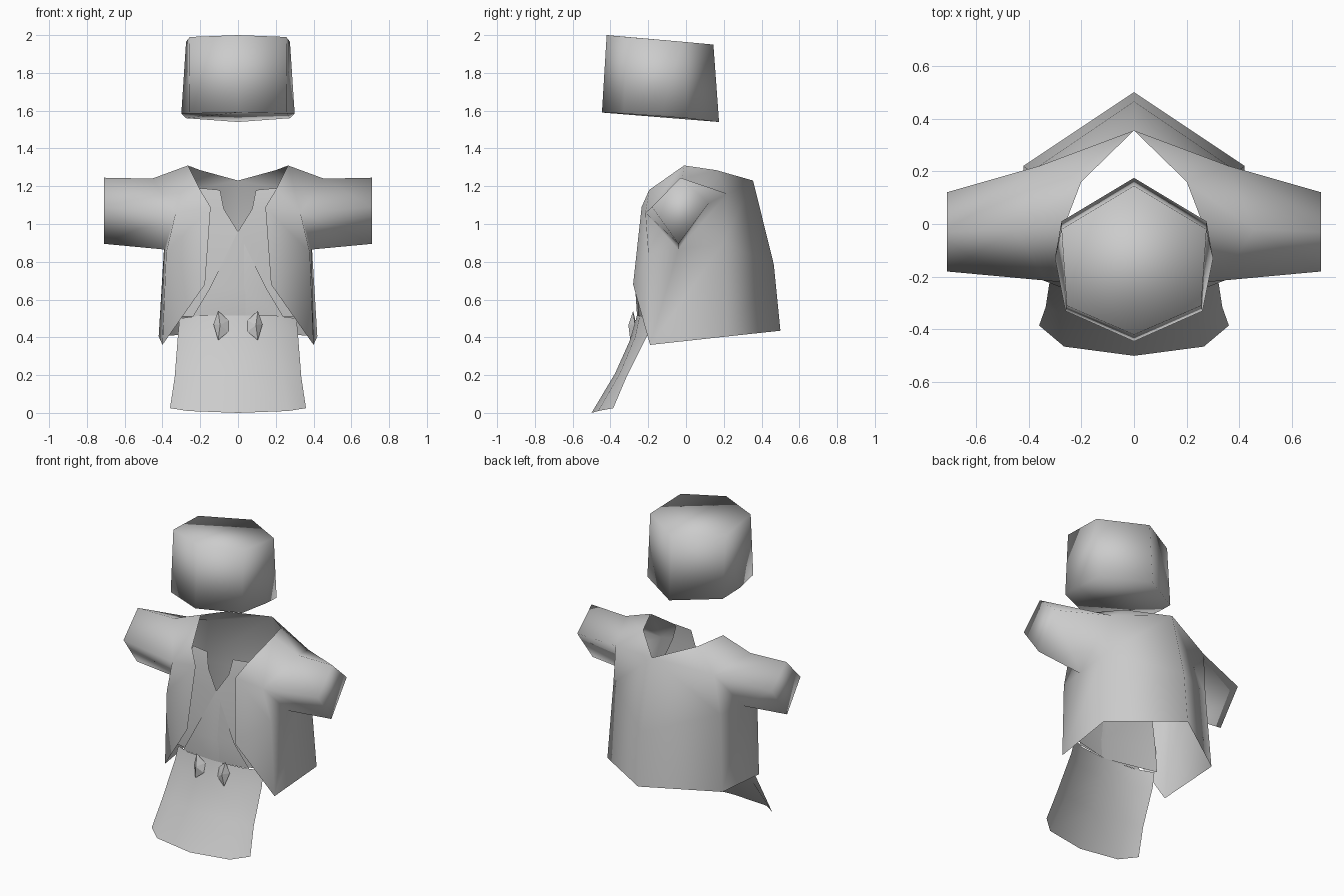
import bpy
import bmesh

cube = bpy.data.objects.get("Cube")
if cube:
    bpy.data.objects.remove(cube, do_unlink=True)

# One plain cloth colour
cloth = bpy.data.materials.new("grey cloth")
cloth.use_nodes = True
colour = (0.6, 0.6, 0.6, 1)
cloth.diffuse_color = colour
cloth.node_tree.nodes["Principled BSDF"].inputs["Base Color"].default_value = colour


def finish(name, bm, mirror=True, smooth=True):
    """Turn a bmesh into a named object, optionally mirrored across x."""
    mesh = bpy.data.meshes.new(name)
    for face in bm.faces:
        face.smooth = smooth
    bm.to_mesh(mesh)
    bm.free()
    mesh.materials.append(cloth)
    obj = bpy.data.objects.new(name, mesh)
    bpy.context.scene.collection.objects.link(obj)
    if mirror:
        modifier = obj.modifiers.new("Mirror", "MIRROR")
        modifier.use_clip = True
        modifier.merge_threshold = 0.001
    return obj


def named_mesh(name, points, faces, recalc=False, **options):
    """Build faces from the names of their corner points."""
    bm = bmesh.new()
    verts = {key: bm.verts.new(co) for key, co in points.items()}
    for face in faces:
        bm.faces.new([verts[key] for key in face.split()])
    if recalc:
        bmesh.ops.recalc_face_normals(bm, faces=bm.faces[:])
    return finish(name, bm, **options)


# Hat: closed six-sided block, tilted and flared at the brim
hat_rim = {
    "crown_front": (0, -.42, 2), "crown_temple": (.255, -.31, 1.99),
    "crown_side": (.275, -.02, 1.965), "crown_back": (0, .145, 1.95),
    "brim_front": (0, -.445, 1.59), "brim_temple": (.26, -.33, 1.585),
    "brim_side": (.3, -.13, 1.585), "brim_rear": (.275, .01, 1.56),
    "brim_back": (0, .175, 1.54),
}
named_mesh("hat", hat_rim, [
    "crown_front crown_temple crown_side crown_back",
    "brim_back brim_rear brim_side brim_temple brim_front",
    "brim_front brim_temple crown_temple crown_front",
    "brim_temple brim_side crown_side crown_temple",
    "brim_side brim_rear crown_side",
    "brim_rear brim_back crown_back crown_side",
])

# Jacket: left half with its sleeve, mirrored
jacket = {
    "nape": (0, .355, 1.23), "spine": (0, .465, .785), "back_hem": (0, .5, .435),
    "collar_back": (.2, .16, 1.285), "blade": (.36, .22, 1.16),
    "back_rib": (.39, .2, .9), "side_hem": (.42, .22, .405),
    "collar_top": (.265, -.01, 1.31), "shoulder": (.455, -.02, 1.24),
    "armpit": (.39, -.04, .865),
    "collar_front": (.2, -.195, 1.18), "chest": (.33, -.215, 1.06),
    "front_rib": (.38, -.2, .85), "front_hem": (.4, -.19, .36),
    "lapel_top": (.145, -.235, 1.09), "lapel_low": (.175, -.28, .68),
    "cuff_top": (.71, -.03, 1.245), "cuff_front": (.71, -.18, 1.09),
    "cuff_low": (.71, -.04, .895), "cuff_back": (.71, .12, 1.11),
}
named_mesh("jacket", jacket, [
    # Back
    "nape collar_back blade",
    "nape blade back_rib spine",
    "spine back_rib side_hem back_hem",
    # Shoulder
    "collar_back collar_top shoulder blade",
    "collar_top collar_front chest shoulder",
    # Front and lapel
    "collar_front lapel_top chest",
    "lapel_top lapel_low front_rib chest",
    "lapel_low front_hem front_rib",
    # Side
    "chest front_rib armpit",
    "armpit back_rib blade",
    "front_rib front_hem side_hem back_rib armpit",
    # Sleeve
    "shoulder chest cuff_front cuff_top",
    "chest armpit cuff_low cuff_front",
    "armpit blade cuff_back cuff_low",
    "blade shoulder cuff_top cuff_back",
    "cuff_top cuff_front cuff_low cuff_back",
], recalc=True)

# Under robe: two crossed front panels, the left one on top
panel = {
    "neck": (.095, -.185, 1.18), "collar": (.2, -.18, 1.19),
    "throat": (.075, -.2, 1.08), "chest": (.24, -.2, 1.08),
    "cross": (0, -.225, .96), "breast": (.29, -.19, .96),
    "inner": (-.15, -.25, .66), "middle": (0, -.265, .66), "side": (.33, -.19, .66),
    "waist_inner": (-.24, -.225, .51), "waist": (0, -.255, .51),
    "waist_side": (.33, -.18, .51),
}
panel_faces = [
    "neck throat chest collar",
    "throat cross breast chest",
    "cross middle side breast",
    "cross inner middle",
    "inner waist_inner waist middle",
    "middle waist waist_side side",
]
for name, sign, lift in (("robe_panel_left", 1, .004), ("robe_panel_right", -1, 0)):
    corners = {k: (sign * x, y - lift, z) for k, (x, y, z) in panel.items()}
    order = [f if sign > 0 else " ".join(reversed(f.split())) for f in panel_faces]
    named_mesh(name, corners, order, mirror=False)

# Skirt: curved front panel flaring forward to the ground
skirt_rows = [
    [(0, -.26, .515), (.2, -.245, .515), (.31, -.18, .5)],
    [(0, -.29, .4), (.21, -.27, .4), (.318, -.205, .41)],
    [(0, -.375, .21), (.235, -.35, .21), (.335, -.315, .19)],
    [(0, -.5, 0), (.265, -.465, .01), (.36, -.385, .025)],
]
bm = bmesh.new()
rows = [[bm.verts.new(co) for co in row] for row in skirt_rows]
for upper, lower in zip(rows, rows[1:]):
    for i in range(len(upper) - 1):
        bm.faces.new((upper[i], lower[i], lower[i + 1], upper[i + 1]))
finish("skirt", bm)

# Sash knots: a small folded leaf on each side of the waist
knot = {
    "top": (.105, -.28, .54), "inner_top": (.05, -.268, .49),
    "inner_low": (.05, -.285, .43), "tip": (.105, -.295, .385),
    "outer": (.13, -.27, .47), "ridge": (.095, -.305, .465),
}
named_mesh("sash_knots", knot, [
    "top inner_top ridge",
    "inner_top inner_low ridge",
    "inner_low tip ridge",
    "tip outer ridge",
    "outer top ridge",
], smooth=False)
